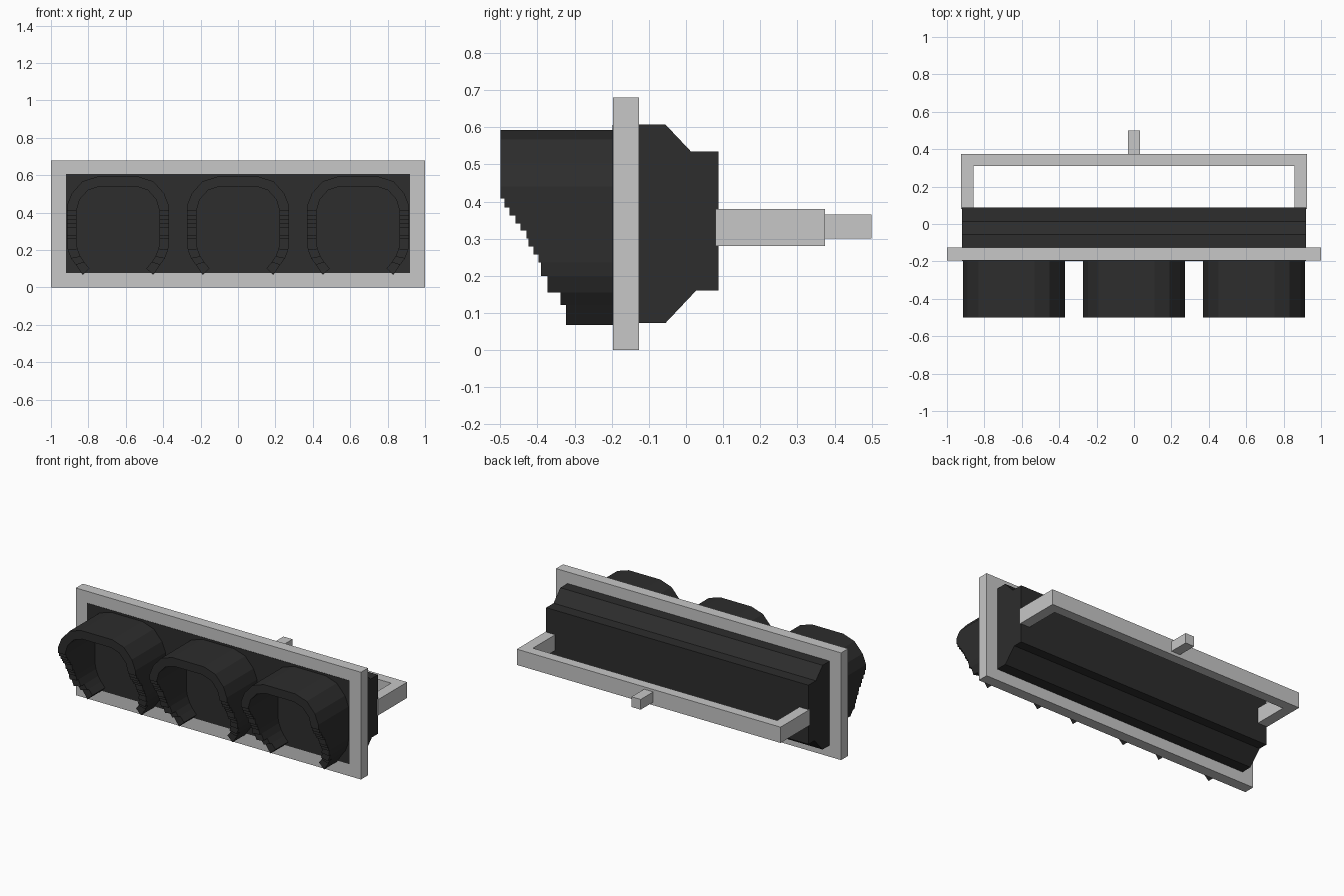
import bpy, bmesh
from mathutils import Vector

if "Cube" in bpy.data.objects:
    bpy.data.objects.remove(bpy.data.objects["Cube"])


def material(name, value):
    m = bpy.data.materials.new(name)
    m.diffuse_color = (value, value, value, 1)
    m.use_nodes = True
    m.node_tree.nodes["Principled BSDF"].inputs["Base Color"].default_value = m.diffuse_color
    return m


light = material("light_grey", 0.57)
dark = material("charcoal", 0.026)


def finish(name, bm, mat, recalc=True):
    if recalc:
        bmesh.ops.recalc_face_normals(bm, faces=bm.faces)
    me = bpy.data.meshes.new(name)
    bm.to_mesh(me)
    bm.free()
    me.materials.append(mat)
    ob = bpy.data.objects.new(name, me)
    bpy.context.collection.objects.link(ob)
    return ob


def prism(name, pts, axis, a, b, mat):
    """Extrude a closed 2D outline along x, y or z from a to b."""
    bm = bmesh.new()

    def place(p, d):
        co = list(p)
        co.insert(axis, d)
        return bm.verts.new(co)
    face = bm.faces.new([place(p, a) for p in pts])
    ext = bmesh.ops.extrude_face_region(bm, geom=[face])
    move = Vector((0, 0, 0))
    move[axis] = b - a
    bmesh.ops.translate(bm, vec=move,
                        verts=[v for v in ext["geom"] if isinstance(v, bmesh.types.BMVert)])
    return finish(name, bm, mat)


# Rectangular border plate with an open centre
def border(name, outer, inner, y0, y1, mat):
    bm = bmesh.new()
    rings = []
    for (x, z0, z1), y in ((outer, y0), (outer, y1), (inner, y1), (inner, y0)):
        rings.append([bm.verts.new(c) for c in
                      ((-x, y, z0), (x, y, z0), (x, y, z1), (-x, y, z1))])
    for k in range(4):
        r, s = rings[k], rings[(k + 1) % 4]
        for i in range(4):
            j = (i + 1) % 4
            bm.faces.new((r[i], r[j], s[j], s[i]))
    return finish(name, bm, mat)


border("border_plate", (1.0, 0.0, 0.68), (0.918, 0.077, 0.606), -0.196, -0.126, light)

# Housing with chamfered back, reaching through the border
prism("housing", [(-0.198, 0.077), (-0.126, 0.077), (-0.126, 0.073), (-0.055, 0.073),
                  (0.027, 0.16), (0.087, 0.16), (0.087, 0.535), (0.013, 0.535),
                  (-0.055, 0.607), (-0.126, 0.607), (-0.126, 0.606), (-0.198, 0.606)],
      0, -0.92, 0.92, dark)

# U-shaped rear bracket and its mounting stub
prism("rear_bracket", [(-0.925, 0.08), (-0.925, 0.374), (0.925, 0.374), (0.925, 0.08),
                       (0.857, 0.08), (0.857, 0.31), (-0.857, 0.31), (-0.857, 0.08)],
      2, 0.28, 0.38, light)
prism("mounting_stub", [(-0.032, 0.372), (0.032, 0.372), (0.032, 0.5), (-0.032, 0.5)],
      2, 0.30, 0.365, light)

# Half of the hood section, top to tip: outer x, outer z, inner x, inner z
half = [(0.11, 0.593, 0.10, 0.54), (0.19, 0.567, 0.16, 0.52),
        (0.247, 0.503, 0.205, 0.47), (0.272, 0.44, 0.222, 0.41)]
half += [(0.272, z, 0.222, z) for z in
         (0.408, 0.384, 0.362, 0.341, 0.322, 0.30, 0.279, 0.258, 0.236)]
half += [(0.268, 0.20, 0.216, 0.205), (0.25, 0.155, 0.20, 0.165),
         (0.225, 0.121, 0.18, 0.135), (0.188, 0.067, 0.152, 0.102)]
# Front depth of each section segment, stepping back towards the tips
depth = [-0.5] * 4 + [-0.488, -0.475, -0.459, -0.446, -0.43, -0.424, -0.41, -0.397,
                      -0.39, -0.373, -0.338, -0.323]
path = [(-a, b, -c, d) for a, b, c, d in reversed(half)] + half
depths = depth[::-1] + [-0.5] + depth
BACK = -0.19


def hood(name, cx):
    bm = bmesh.new()

    def quad(pts, ref):
        f = bm.faces.new([bm.verts.new(p) for p in pts])
        f.normal_update()
        if f.normal.dot(f.calc_center_median() - ref) < 0:
            f.normal_flip()

    def outer(i, y):
        return Vector((cx + path[i][0], y, path[i][1]))

    def inner(i, y):
        return Vector((cx + path[i][2], y, path[i][3]))

    def middle(i, y):
        return (outer(i, y) + outer(i + 1, y) + inner(i, y) + inner(i + 1, y)) / 4

    n = len(depths)
    for i, y in enumerate(depths):
        ref = middle(i, (y + BACK) / 2)
        quad((outer(i, y), outer(i + 1, y), inner(i + 1, y), inner(i, y)), ref)
        for side in (outer, inner):
            quad((side(i, y), side(i + 1, y), side(i + 1, BACK), side(i, BACK)), ref)
    # Step faces between neighbours, and the two tip faces
    for i in range(n + 1):
        a = depths[i - 1] if i > 0 else BACK
        b = depths[i] if i < n else BACK
        if a != b:
            k = i - 1 if a < b else i
            quad((outer(i, a), inner(i, a), inner(i, b), outer(i, b)),
                 middle(k, (a + b) / 2))
    bmesh.ops.remove_doubles(bm, verts=bm.verts, dist=1e-5)
    return finish(name, bm, dark, recalc=False)


for label, cx in (("left", -0.642), ("middle", 0.0), ("right", 0.642)):
    hood(label + "_hood", cx)
